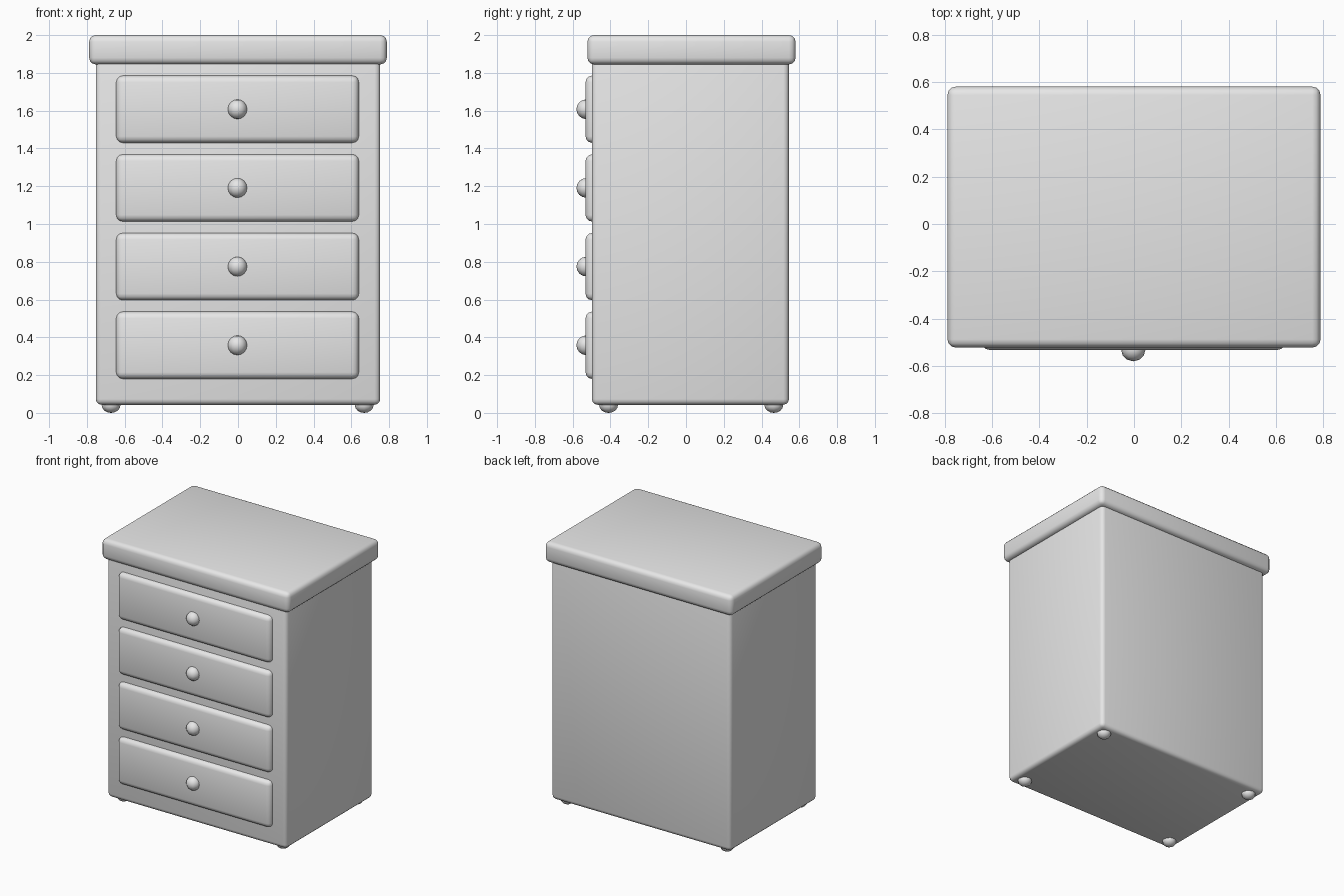
import bpy
from mathutils import Vector

cube = bpy.data.objects.get("Cube")
if cube:
    bpy.data.objects.remove(cube, do_unlink=True)

# Single plain grey finish
grey = bpy.data.materials.new("plain_grey")
grey.use_nodes = True
colour = (0.8, 0.8, 0.8, 1)
grey.diffuse_color = colour
grey.node_tree.nodes["Principled BSDF"].inputs["Base Color"].default_value = colour


def finish(obj, name):
    obj.name = name
    obj.data.materials.append(grey)
    bpy.ops.object.shade_smooth()


def rounded_box(name, low, high, radius):
    low, high = Vector(low), Vector(high)
    bpy.ops.mesh.primitive_cube_add(size=1, location=(low + high) / 2)
    obj = bpy.context.object
    obj.scale = high - low
    bpy.ops.object.transform_apply(location=False, rotation=False, scale=True)
    bevel = obj.modifiers.new("soft_edges", "BEVEL")
    bevel.width = radius
    bevel.segments = 3
    bevel.limit_method = "NONE"
    finish(obj, name)


def ball(name, location, scale):
    bpy.ops.mesh.primitive_uv_sphere_add(segments=12, ring_count=8, radius=1, location=location)
    obj = bpy.context.object
    obj.scale = scale
    finish(obj, name)


# Cabinet and overhanging top
rounded_box("cabinet_body", (-0.753, -0.498, 0.043), (0.753, 0.545, 1.9), 0.03)
rounded_box("top_slab", (-0.788, -0.522, 1.845), (0.788, 0.58, 2.0), 0.035)

# Four drawers, each with a round knob
for i in range(4):
    z = 0.358 + i * 0.4165
    rounded_box(f"drawer_{i + 1}", (-0.645, -0.532, z - 0.178),
                (0.64, -0.4, z + 0.178), 0.035)
    ball(f"knob_{i + 1}", (-0.003, -0.528, z), (0.052, 0.052, 0.052))

# Feet under the corners
for side, x in (("right", -0.672), ("left", 0.668)):
    for end, y in (("front", -0.41), ("back", 0.465)):
        ball(f"{end}_{side}_foot", (x, y, 0.042), (0.05, 0.05, 0.042))
